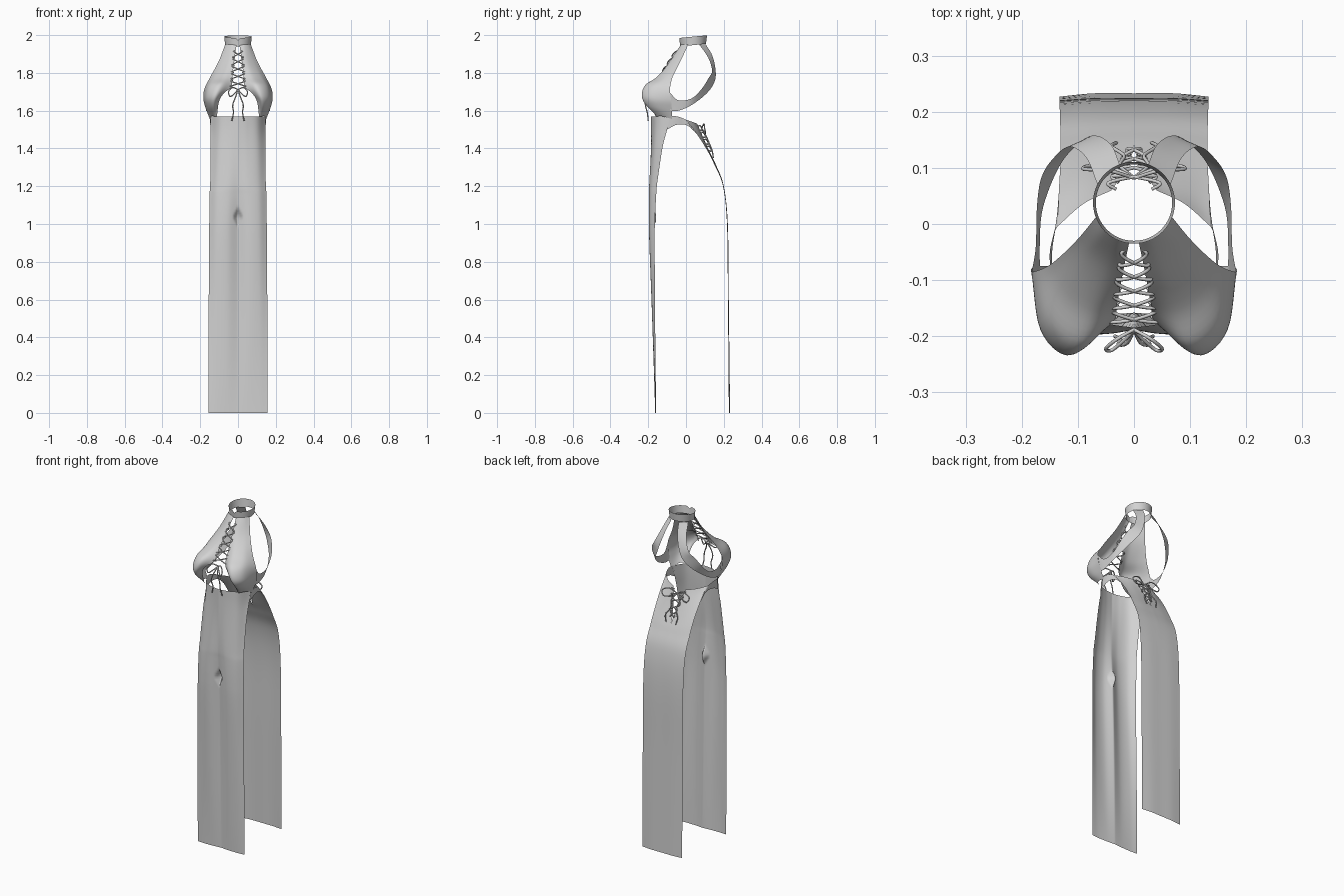
import bpy, math
from mathutils import Vector


def material(name, v):
    m = bpy.data.materials.new(name)
    m.diffuse_color = (v, v, v, 1)
    return m


FABRIC = material("light grey fabric", 0.65)


def spline(pts, n):
    """Smooth curve through the points, n samples per span."""
    p = [Vector(q) for q in pts]
    p = [2 * p[0] - p[1]] + p + [2 * p[-1] - p[-2]]
    out = []
    for i in range(1, len(p) - 2):
        a, b, c, d = p[i - 1:i + 3]
        for k in range(n):
            t = k / n
            out.append(0.5 * (2 * b + (c - a) * t + (2 * a - 5 * b + 4 * c - d) * t * t
                              + (3 * b - a - 3 * c + d) * t ** 3))
    return out + [p[-2]]


def loft(name, rows, nu=6, nv=6, mirror=True, shape=None, turn=False):
    """Smooth sheet through rows of points, mirrored across x."""
    rows = [spline(r, nu) for r in rows]
    cols = [spline(c, nv) for c in zip(*rows)]
    h, w = len(cols[0]), len(cols)
    verts = [cols[j][i] for i in range(h) for j in range(w)]
    if shape:
        verts = [shape(v) for v in verts]
    faces = [(i * w + j, i * w + j + 1, (i + 1) * w + j + 1, (i + 1) * w + j)
             for i in range(h - 1) for j in range(w - 1)]
    if turn:
        faces = [f[::-1] for f in faces]
    me = bpy.data.meshes.new(name)
    me.from_pydata(verts, [], faces)
    me.materials.append(FABRIC)
    for f in me.polygons:
        f.use_smooth = True
    ob = bpy.data.objects.new(name, me)
    bpy.context.collection.objects.link(ob)
    if mirror:
        ob.modifiers.new("mirror", 'MIRROR')
    return ob


def cord(name, paths, r=0.0032):
    """Round cords along smooth paths."""
    cu = bpy.data.curves.new(name, 'CURVE')
    cu.dimensions = '3D'
    cu.bevel_depth = r
    cu.bevel_resolution = 2
    cu.use_fill_caps = True
    for path in paths:
        pts = spline(path, 6)
        s = cu.splines.new('POLY')
        s.points.add(len(pts) - 1)
        for sp, q in zip(s.points, pts):
            sp.co = (*q, 1)
    cu.materials.append(FABRIC)
    bpy.context.collection.objects.link(bpy.data.objects.new(name, cu))


def flip(path):
    return [(-x, y, z) for x, y, z in path]


# Collar: tilted ring, flared upwards, with a small dip at the front
ring = []
for top in (0, 0.5, 1):
    row = []
    for k in range(33):
        a = 2 * math.pi * k / 32 - math.pi / 2
        back = (math.sin(a) + 1) / 2
        dip = 0.012 * top if k in (0, 32) else 0
        r = 0.068 + 0.005 * top
        row.append((r * math.cos(a), 0.038 + r * math.sin(a),
                    1.940 + 0.014 * back + 0.045 * top - dip))
    ring.append(row)
loft("collar", ring, 2, 2, mirror=False)

# Halter cups: centre edge to outer edge, collar down to waist
loft("halter_cup", [
    [(.008, -.030, 1.945), (.030, -.026, 1.95), (.052, -.012, 1.95), (.068, .012, 1.95)],
    [(.020, -.088, 1.86), (.050, -.080, 1.86), (.080, -.057, 1.86), (.103, -.030, 1.86)],
    [(.030, -.142, 1.78), (.075, -.152, 1.78), (.120, -.122, 1.78), (.146, -.070, 1.78)],
    [(.036, -.172, 1.725), (.095, -.216, 1.735), (.152, -.178, 1.73), (.178, -.085, 1.715)],
    [(.072, -.200, 1.695), (.120, -.234, 1.68), (.167, -.188, 1.67), (.183, -.080, 1.66)],
    [(.100, -.195, 1.65), (.130, -.212, 1.63), (.160, -.165, 1.62), (.170, -.075, 1.61)],
    [(.112, -.160, 1.568), (.126, -.150, 1.57), (.140, -.125, 1.57), (.149, -.075, 1.555)],
], turn=True)

# Back straps: collar round the shoulder blades to the cups
loft("back_strap", [
    [(.025, .105, 1.95), (.065, .070, 1.95)],
    [(.040, .140, 1.89), (.085, .118, 1.88)],
    [(.065, .157, 1.81), (.115, .138, 1.81)],
    [(.090, .150, 1.75), (.143, .118, 1.77)],
    [(.130, .108, 1.69), (.165, .083, 1.715)],
    [(.162, .030, 1.63), (.173, .030, 1.665)],
    [(.168, -.040, 1.60), (.175, -.040, 1.655)],
    [(.167, -.085, 1.60), (.182, -.085, 1.695)],
], 4, 6)


# Front skirt panel, with a small steep dent between the legs
def dent(v):
    d = max(0, 1 - abs(v.x) / 0.028 - abs(v.z - 1.035) / 0.055)
    return Vector((v.x, v.y + 0.02 * min(1, 1.6 * d), v.z))


front = [(0, .156, (-.158, -.162, -.163, -.160)),
         (.3, .156, (-.162, -.172, -.170, -.162)),
         (.6, .155, (-.167, -.182, -.179, -.164)),
         (.9, .153, (-.174, -.193, -.189, -.166)),
         (1.03, .152, (-.178, -.196, -.190, -.164)),
         (1.15, .151, (-.186, -.196, -.187, -.158)),
         (1.22, .147, (-.189, -.194, -.182, -.152)),
         (1.4, .145, (-.186, -.182, -.165, -.125)),
         (1.5, .145, (-.185, -.177, -.155, -.100)),
         (1.57, .147, (-.185, -.176, -.150, -.085))]
loft("front_panel", [[(w * t, y, z) for t, y in zip((0, .35, .72, 1), ys)]
                     for z, w, ys in front], 10, 10, shape=dent)

# Back skirt panel, split by a laced notch at the top
loft("back_panel", [
    [(0, .233, 0), (.07, .233, 0), (.133, .227, 0)],
    [(0, .226, .6), (.07, .226, .6), (.133, .222, .6)],
    [(0, .221, 1.0), (.07, .221, 1.0), (.133, .217, 1.0)],
    [(0, .200, 1.2), (.07, .199, 1.2), (.132, .196, 1.2)],
    [(0, .160, 1.31), (.07, .158, 1.31), (.131, .152, 1.31)],
    [(.003, .126, 1.38), (.07, .122, 1.385), (.131, .112, 1.39)],
    [(.020, .090, 1.46), (.08, .080, 1.465), (.134, .056, 1.478)],
    [(.040, .060, 1.53), (.09, .036, 1.54), (.136, -.004, 1.553)],
], turn=True)

# Waist bands joining front and back at the hips
loft("waist_band", [
    [(.145, -.100, 1.50), (.149, -.085, 1.572)],
    [(.146, -.050, 1.525), (.150, -.050, 1.57)],
    [(.138, .005, 1.522), (.143, -.018, 1.56)],
    [(.134, .056, 1.478), (.136, -.004, 1.553)],
], 4, 6, turn=True)


# Lacing: bowed cords crossing between two edges, curling over at the ends
def lacing(name, a, b, w0, w1, steps, out):
    paths = []
    a, b = Vector(a), Vector(b)
    for i in range(steps):
        p, q = a.lerp(b, i / steps), a.lerp(b, (i + 0.75) / steps)
        u = w0 + (w1 - w0) * i / steps
        v = w0 + (w1 - w0) * (i + 0.75) / steps
        m = (p + q) / 2
        path = [(-u * .7, p.y - out, p.z + .004), (-u, p.y + out * .4, p.z),
                (0, m.y + out, m.z),
                (v, q.y + out * .4, q.z), (v * .7, q.y - out, q.z - .004)]
        paths += [path, flip(path)]
    cord(name, paths)


lacing("front_lacing", (0, -.052, 1.913), (0, -.178, 1.718), .022, .044, 5, -.008)
lacing("back_lacing", (0, .130, 1.385), (0, .066, 1.53), .012, .048, 4, .008)

# Front bow: two loops and two hanging tails
loop = [(0, -.188, 1.712), (.030, -.205, 1.722), (.050, -.222, 1.700),
        (.040, -.225, 1.675), (.015, -.205, 1.695), (0, -.188, 1.712)]
tail = [(0, -.188, 1.712), (.012, -.212, 1.675), (.028, -.215, 1.63),
        (.024, -.205, 1.59), (.034, -.200, 1.545)]
cord("front_bow", [loop, flip(loop), tail, flip(tail)])

# Back bow: wide loops and long tails
loop = [(0, .082, 1.505), (.045, .095, 1.530), (.090, .098, 1.510),
        (.075, .104, 1.480), (.030, .096, 1.490), (0, .082, 1.505)]
tail = [(0, .082, 1.505), (.025, .104, 1.47), (.018, .122, 1.43),
        (.040, .138, 1.39), (.032, .145, 1.35)]
cord("back_bow", [loop, flip(loop), tail, flip(tail)])
